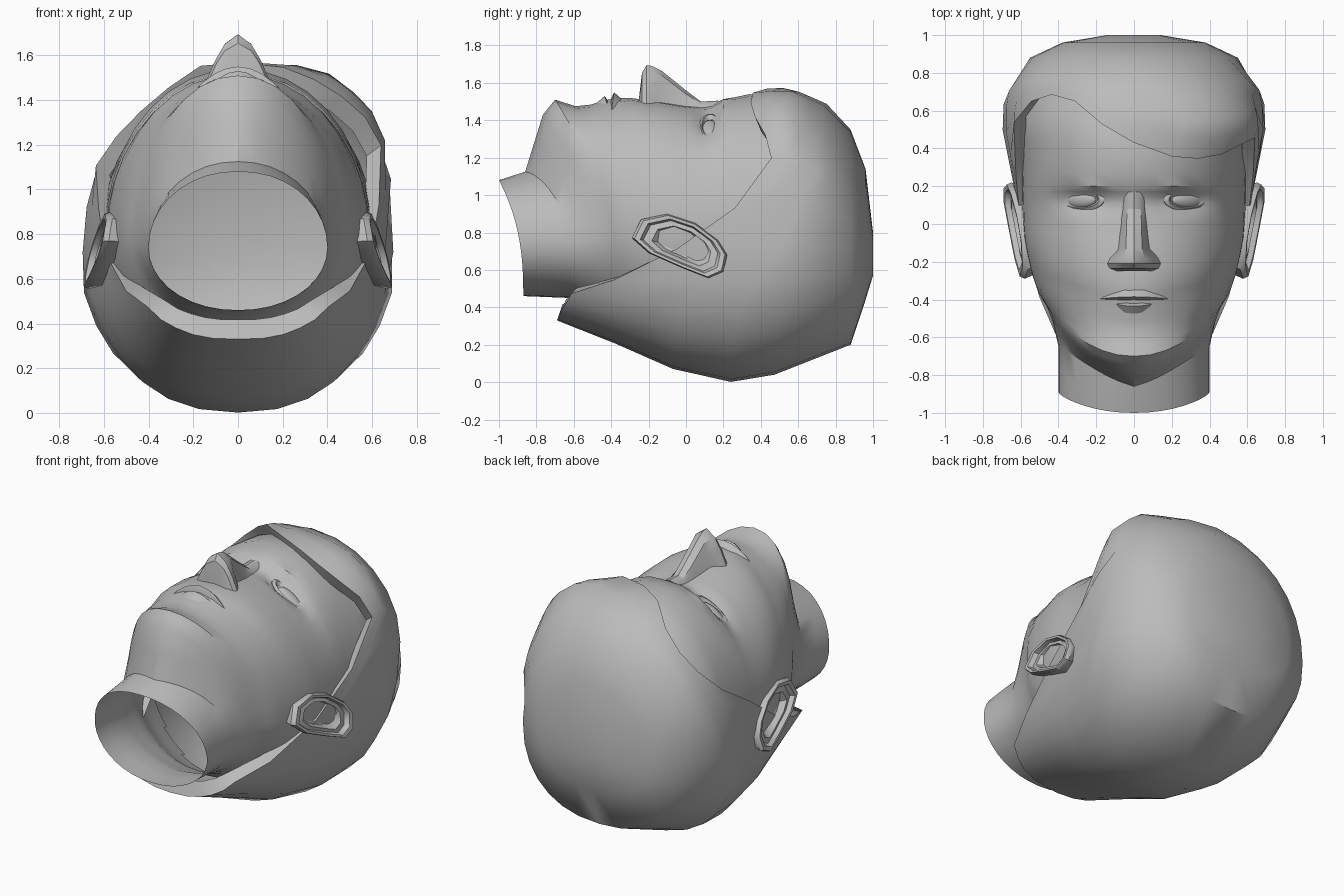
import bpy, bmesh, math

if "Cube" in bpy.data.objects:
    bpy.data.objects.remove(bpy.data.objects["Cube"])

grey = bpy.data.materials.new("plain grey")
grey.diffuse_color = (0.5, 0.5, 0.5, 1)
grey.use_nodes = True
grey.node_tree.nodes["Principled BSDF"].inputs["Base Color"].default_value = grey.diffuse_color


def finish(name, bm, angle=32):
    bmesh.ops.recalc_face_normals(bm, faces=bm.faces)
    me = bpy.data.meshes.new(name)
    bm.to_mesh(me)
    bm.free()
    me.materials.append(grey)
    ob = bpy.data.objects.new(name, me)
    bpy.context.collection.objects.link(ob)
    bpy.ops.object.select_all(action='DESELECT')
    ob.select_set(True)
    bpy.context.view_layer.objects.active = ob
    bpy.ops.object.shade_smooth_by_angle(angle=math.radians(angle))
    return ob


def loft(name, rings, caps=(False, False), closed=True, angle=32, keep=None):
    """Skin a list of equally long point rings; keep(point, index) can drop faces."""
    bm = bmesh.new()
    rows = [[bm.verts.new(p) for p in r] for r in rings]
    n = len(rows[0])
    for a, b in zip(rows, rows[1:]):
        for i in range(n if closed else n - 1):
            j = (i + 1) % n
            if keep is None or keep(a[i].co, i) or keep(a[j].co, j):
                bm.faces.new((a[i], a[j], b[j], b[i]))
    for use, row in zip(caps, (rows[0], rows[-1])):
        if use:
            bm.faces.new(row)
    bmesh.ops.delete(bm, geom=[v for v in bm.verts if not v.link_faces], context='VERTS')
    return finish(name, bm, angle)


def table(rows, t):
    """Linear lookup: the first column is the key."""
    if t <= rows[0][0]:
        return rows[0][1:]
    for a, b in zip(rows, rows[1:]):
        if t <= b[0]:
            f = (t - a[0]) / (b[0] - a[0])
            return [p + (q - p) * f for p, q in zip(a[1:], b[1:])]
    return rows[-1][1:]


def spow(v, e):
    return math.copysign(abs(v) ** e, v)


def turn(n):
    return [2 * math.pi * i / n - math.pi / 2 for i in range(n)]


# hairline: ring angle in degrees and its y
hairline = [(-90, -.69), (-50, -.67), (-20, -.6), (-5, -.15), (8, .12), (20, .47), (40, .42),
            (58, .34), (80, .36), (100, .50), (120, .69), (138, .68), (155, .53), (172, .12),
            (185, -.15), (200, -.6), (230, -.67), (270, -.69)]

# ---- head and neck: (front y, front z, back y, back z, half width, z of widest)
skin = [(-1.0, 1.08, -.87, .46, .40, .74), (-.86, 1.125, -.62, .45, .40, .74),
        (-.765, 1.43, -.5, .40, .43, .75),
        (-.70, 1.51, -.4, .36, .465, .78), (-.59, 1.475, -.32, .30, .51, .8),
        (-.43, 1.48, -.22, .25, .545, .8), (-.30, 1.515, -.12, .2, .57, .8),
        (-.15, 1.505, -.05, .17, .585, .8), (0, 1.48, .02, .15, .59, .8),
        (.08, 1.475, .09, .14, .592, .8), (.14, 1.485, .14, .13, .593, .8),
        (.20, 1.51, .2, .12, .595, .8), (.34, 1.54, .34, .12, .60, .78),
        (.55, 1.51, .55, .14, .62, .75), (.75, 1.38, .75, .3, .54, .75),
        (.90, 1.1, .9, .5, .3, .75)]
skin_turn = turn(36)


def skin_point(st, a):
    yf, zf, yb, zb, w, zm = st
    c, s = math.cos(a), math.sin(a)
    x = w * spow(c, .95)
    jaw = 1.1 if -.8 < yf < -.55 else 1
    z = zm + (zf - zm if s > 0 else zm - zb) * spow(s, jaw)
    t = max(0, (z - zb) / (zf - zb)) ** 2.5
    y = yb + (yf - yb) * t
    ax = abs(x)
    if s > 0:
        # V-shaped fold below the chin
        y += .3 * ax * s * max(0, 1 - abs(yf + .85) / .1)
        # eye sockets, brow ridge and mouth swelling
        z -= .07 * math.exp(-((ax - .25) / .1) ** 2 - ((y - .12) / .055) ** 2)
        z += .02 * math.exp(-((ax - .2) / .16) ** 2 - ((y - .215) / .03) ** 2)
        z += .03 * math.exp(-(ax / .14) ** 2 - ((y + .41) / .08) ** 2)
    return (x, y, z)


def uncovered(p, i):
    """True where the skin is not hidden under the hair."""
    a = skin_turn[i]
    margin = .1 if math.sin(a) > .3 else .5
    return p.y < table(hairline, math.degrees(a))[0] + margin


rings = []
for a, b in zip(skin, skin[1:]):
    for k in range(2):
        st = [p + (q - p) * k / 2 for p, q in zip(a, b)]
        rings.append([skin_point(st, t) for t in skin_turn])
rings.append([skin_point(skin[-1], t) for t in skin_turn])
loft("head_and_neck", rings, keep=uncovered)

# ---- hair: (y, front z, back z, half width, z of widest)
hair = [(-.69, .9, .33, .41, .62), (-.5, 1.1, .26, .485, .66), (0, 1.4, .04, .605, .72),
        (.22, 1.53, 0, .635, .72), (.36, 1.565, .01, .67, .72), (.55, 1.575, .06, .705, .72),
        (.75, 1.49, .14, .67, .72), (.88, 1.35, .20, .55, .72), (.96, 1.14, .44, .38, .72),
        (1.0, .80, .57, .14, .70)]
hair_turn = turn(28)


def hair_point(y, a, shrink=1.0, ys=None):
    zf, zb, w, zm = table(hair, y)
    c, s = math.cos(a), math.sin(a)
    e = .86
    if s > 0:
        lock = max(0, 1 - abs(y - .52) / .35)
        e = 1 - .38 * lock if c > 0 else .95
    x = w * spow(c, e) * shrink
    z = zm + (zf - zm if s > 0 else zm - zb) * spow(s, e) * shrink
    return (x, y if ys is None else ys, z)


start = [table(hairline, math.degrees(a))[0] for a in hair_turn]
# the first ring folds the hair edge in against the skin
rings = [[hair_point(y, a, .9 + .2 * min(0, math.sin(a)), y + .03)
          for y, a in zip(start, hair_turn)]]
for v in (0, .2, .4, .6, .75):  # rows fanning from the hairline to the crown
    rings.append([hair_point(y + (.86 - y) * v, a) for y, a in zip(start, hair_turn)])
for y in (.88, .96, 1.0):
    rings.append([hair_point(y, a) for a in hair_turn])
loft("hair", rings, (False, True), angle=50)

# ---- nose: (y, ridge z, ridge half width, shoulder z, base half width, base z)
nose = [(.17, 1.505, .03, 1.495, .07, 1.44), (.08, 1.50, .035, 1.49, .08, 1.42),
        (0, 1.56, .04, 1.54, .08, 1.43), (-.13, 1.665, .042, 1.64, .09, 1.46),
        (-.18, 1.69, .055, 1.655, .135, 1.47), (-.21, 1.695, .06, 1.65, .145, 1.48),
        (-.235, 1.655, .06, 1.62, .13, 1.49), (-.25, 1.53, .05, 1.53, .10, 1.49)]
loft("nose", [[(-b, y, zb), (-(r + b) / 2, y, (zs + zb) / 2 + .012), (-r, y, zs), (0, y, z),
               (r, y, zs), ((r + b) / 2, y, (zs + zb) / 2 + .012), (b, y, zb)]
              for y, z, r, zs, b, zb in nose], (True, True), closed=False)


# ---- lips: triangular bars tapering to the mouth corners
def lip(name, y_top, y_peak, y_low, z_peak, half):
    rings = []
    for k in range(-4, 5):
        f = k / 4
        t = 1 - f * f
        x = half * f
        z = z_peak - .125 * f * f
        yc = -.40
        rings.append([(x, yc + (y_top - yc) * t, z - .03 * t - .005),
                      (x, yc + (y_peak - yc) * t, z),
                      (x, yc + (y_low - yc) * t, z - .035 * t - .005),
                      (x, yc, z - .08)])
    loft(name, rings, (True, True))


lip("upper_lip", -.345, -.385, -.402, 1.55, .21)
lip("lower_lip", -.475, -.435, -.408, 1.53, .17)


# ---- eyes and lids, following the slope of the face
def eye(s, side):
    bm = bmesh.new()
    bmesh.ops.create_uvsphere(bm, u_segments=16, v_segments=10, radius=1)
    for v in bm.verts:
        x, y, z = v.co
        v.co = (s * (.285 + .088 * x), .13 + .048 * y, 1.338 + .04 * z - .05 * x)
    finish(side + "_eyeball", bm, 60)
    rings = []
    for rx, ry, z in ((.09, .038, 1.348), (.10, .046, 1.372), (.125, .062, 1.36), (.135, .068, 1.32)):
        rings.append([(s * (.283 + rx * math.cos(t)), .13 + ry * math.sin(t),
                       z - .6 * rx * math.cos(t)) for t in skin_turn[::2]])
    loft(side + "_eyelids", rings)


# ---- ears: nested outlines in the side plane
outline = [(-.29, .77), (-.24, .87), (-.1, .90), (.05, .85), (.17, .76), (.22, .68),
           (.20, .59), (.12, .555), (-.02, .61), (-.2, .69)]


def ear(s, side):
    cy, cz = -.01, .73
    rings = []
    for k, dx in ((.8, -.12), (.95, -.04), (1, -.005), (.95, .02), (.84, .018), (.78, -.01),
                  (.62, -.005), (.5, -.04), (.15, -.05)):
        rings.append([(s * (.622 + dx + .10 * y - .22 * (z - cz)), y, z)
                      for y, z in ((cy + (p - cy) * k, cz + (q - cz) * k) for p, q in outline)])
    loft(side + "_ear", rings, (False, True), angle=45)


for s, side in ((1, "right"), (-1, "left")):
    eye(s, side)
    ear(s, side)
